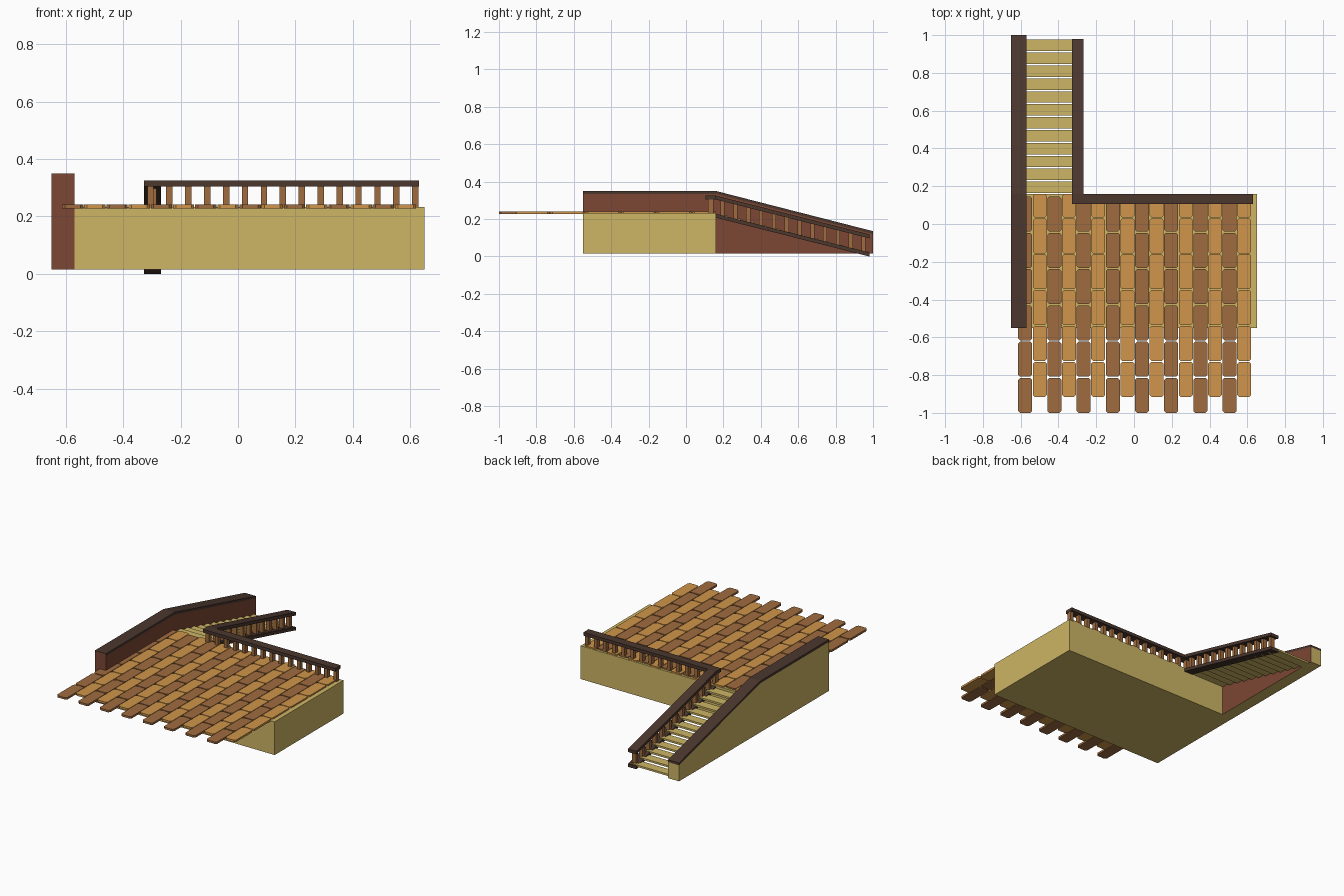
import bpy, bmesh

if "Cube" in bpy.data.objects:
    bpy.data.objects.remove(bpy.data.objects["Cube"])


def material(name, r, g, b):
    m = bpy.data.materials.new(name)
    m.diffuse_color = (r, g, b, 1)
    m.use_nodes = True
    m.node_tree.nodes["Principled BSDF"].inputs["Base Color"].default_value = m.diffuse_color
    return m


TAN = material("sand", 0.61, 0.46, 0.13)
LIGHT = material("light_wood", 0.63, 0.30, 0.07)
DARK = material("brown_wood", 0.35, 0.15, 0.05)
RED = material("red_brown", 0.20, 0.063, 0.035)
RAIL = material("dark_wood", 0.07, 0.038, 0.027)


def finish(name, bm, *mats):
    bmesh.ops.recalc_face_normals(bm, faces=bm.faces[:])
    me = bpy.data.meshes.new(name)
    bm.to_mesh(me)
    bm.free()
    for m in mats:
        me.materials.append(m)
    ob = bpy.data.objects.new(name, me)
    bpy.context.collection.objects.link(ob)
    return ob


def add_prism(bm, pts, x0, x1):
    """Extrude a (y, z) profile along x."""
    a = [bm.verts.new((x0, y, z)) for y, z in pts]
    b = [bm.verts.new((x1, y, z)) for y, z in pts]
    bm.faces.new(a)
    bm.faces.new(b[::-1])
    for i in range(len(pts)):
        j = (i + 1) % len(pts)
        bm.faces.new((a[i], a[j], b[j], b[i]))


def add_box(bm, x0, x1, y0, y1, z0, z1):
    add_prism(bm, [(y0, z0), (y1, z0), (y1, z1), (y0, z1)], x0, x1)


def add_plank(bm, x0, x1, y0, y1, z0, z1, c=0.01):
    """Plank with clipped corners."""
    pts = [(x0 + c, y0), (x1 - c, y0), (x1, y0 + c), (x1, y1 - c),
           (x1 - c, y1), (x0 + c, y1), (x0, y1 - c), (x0, y0 + c)]
    f = bm.faces.new([bm.verts.new((x, y, z0)) for x, y in pts])
    g = bmesh.ops.extrude_face_region(bm, geom=[f])
    for v in g["geom"]:
        if isinstance(v, bmesh.types.BMVert):
            v.co.z = z1


Y_TOP, Y_END = 0.16, 0.98     # stair run
SLOPE = 0.207 / (Y_END - Y_TOP)


def drop(y):
    return SLOPE * (y - Y_TOP)


# Platform block
bm = bmesh.new()
add_box(bm, -0.57, 0.65, -0.55, Y_TOP, 0.015, 0.232)
finish("platform", bm, TAN)

# Side wall: sand outside and back, red-brown inside and front
bm = bmesh.new()
add_prism(bm, [(-0.55, 0.015), (1, 0.015), (1, 0.12), (Y_TOP, 0.335), (-0.55, 0.335)],
          -0.65, -0.57)
wall = finish("side_wall", bm, TAN, RED)
for p in wall.data.polygons:
    if p.normal.x > 0.5 or p.normal.y < -0.5:
        p.material_index = 1

# Wall cap
bm = bmesh.new()
add_prism(bm, [(-0.55, 0.335), (Y_TOP, 0.335), (1, 0.12), (1, 0.135),
               (Y_TOP, 0.35), (-0.55, 0.35)], -0.65, -0.57)
cap = finish("wall_cap", bm, RAIL, RED)
for p in cap.data.polygons:
    if p.normal.y < -0.9:
        p.material_index = 1

# Deck planks in staggered columns
for i in range(16):
    x = -0.576 + i * 0.0773
    start = -1.0 if i % 2 == 0 else -0.915
    bm = bmesh.new()
    y = start
    while y < 0.13:
        y1 = min(y + 0.185, 0.158)
        add_plank(bm, x - 0.037, x + 0.037, y, y1, 0.228, 0.241)
        y += 0.192 if i % 2 == 0 else 0.19
    finish(f"deck_planks_{i + 1}", bm, DARK if i % 2 == 0 else LIGHT)

# Open stair treads
bm = bmesh.new()
N = 12
PITCH = (Y_END - Y_TOP) / N
for i in range(N):
    y = Y_TOP + i * PITCH
    z = 0.222 - (i + 0.5) * 0.21 / N
    add_box(bm, -0.61, -0.30, y + 0.004, y + PITCH - 0.004, z - 0.006, z + 0.006)
finish("stair_treads", bm, TAN)

# Stair stringer and handrail
for name, z in (("stair_stringer", 0.228), ("stair_handrail", 0.325)):
    bm = bmesh.new()
    end = z - drop(Y_END)
    add_prism(bm, [(Y_TOP, z - 0.021), (Y_END, end - 0.021), (Y_END, end), (Y_TOP, z)],
              -0.328, -0.268)
    finish(name, bm, RAIL)

# Stair balusters
bm = bmesh.new()
for i in range(12):
    a = 0.185 + i * 0.0685
    b = a + 0.022
    add_prism(bm, [(a, 0.22 - drop(a)), (b, 0.22 - drop(b)),
                   (b, 0.31 - drop(b)), (a, 0.31 - drop(a))], -0.312, -0.284)
finish("stair_balusters", bm, DARK)

# Deck handrail
bm = bmesh.new()
add_box(bm, -0.328, 0.63, 0.105, Y_TOP, 0.304, 0.325)
finish("deck_handrail", bm, RAIL)

# Deck balusters
bm = bmesh.new()
for i in range(15):
    x = -0.331 + 0.026 + i * 0.0659
    add_box(bm, x - 0.011, x + 0.011, 0.118, 0.146, 0.23, 0.308)
finish("deck_balusters", bm, DARK)
